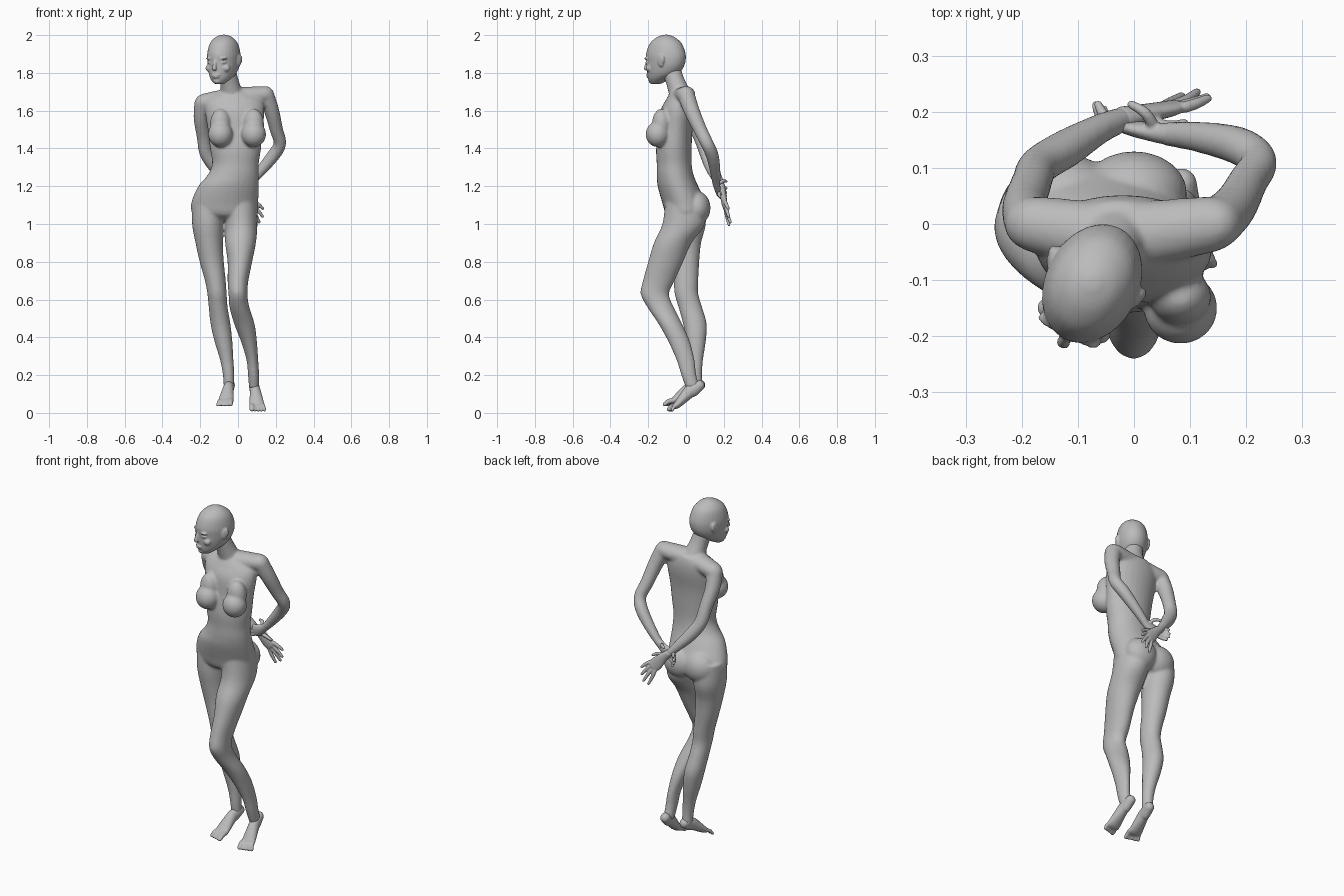
import bpy, bmesh, math
from mathutils import Vector, Matrix

skin = bpy.data.materials.new("grey_skin")
skin.diffuse_color = (0.5, 0.5, 0.5, 1)
N = 28  # points round each ring


def spline(rows, steps=4):
    """Catmull-Rom interpolation of rows of numbers."""
    out = []
    for i in range(len(rows) - 1):
        a, b, c, d = (rows[min(max(i + k, 0), len(rows) - 1)] for k in (-1, 0, 1, 2))
        for s in range(steps):
            t = s / steps
            out.append([0.5 * (2 * q + (r - p) * t + (2 * p - 5 * q + 4 * r - u) * t * t
                               + (3 * q - p - 3 * r + u) * t ** 3) for p, q, r, u in zip(a, b, c, d)])
    return out + [list(rows[-1])]


def skin_rings(bm, rings):
    rings = [[bm.verts.new(p) for p in ring] for ring in rings]
    for a, b in zip(rings, rings[1:]):
        for i in range(N):
            j = (i + 1) % N
            bm.faces.new((a[i], a[j], b[j], b[i]))
    bm.faces.new(rings[0][::-1])
    bm.faces.new(rings[-1])


def stack(bm, rows, m=Matrix()):
    """Loft of level ellipses given as z, x0, x1, y0, y1."""
    rings = []
    for z, x0, x1, y0, y1 in spline(rows):
        rings.append([m @ Vector(((x0 + x1) / 2 + (x1 - x0) / 2 * math.cos(a),
                                  (y0 + y1) / 2 + (y1 - y0) / 2 * math.sin(a), z))
                      for a in (2 * math.pi * i / N for i in range(N))])
    skin_rings(bm, rings)


def tube(bm, rows, side=(1, 0, 0)):
    """Round-ended limb through x, y, z, half width, half height."""
    rows = spline(rows)
    pts = [Vector(r[:3]) for r in rows]
    frames = []
    for i, r in enumerate(rows):
        t = (pts[min(i + 1, len(pts) - 1)] - pts[max(i - 1, 0)]).normalized()
        s = (Vector(side) - t * t.dot(Vector(side))).normalized()
        frames.append((pts[i], t, s, t.cross(s), r[3], r[4]))
    caps = (0.98, 0.8, 0.45)
    first, last = frames[0], frames[-1]
    ends = lambda f, sg, ks: [(f[0] + f[1] * sg * k * min(f[4], f[5]), f[1], f[2], f[3],
                               f[4] * math.sqrt(1 - k * k), f[5] * math.sqrt(1 - k * k)) for k in ks]
    frames = ends(first, -1, caps) + frames + ends(last, 1, caps[::-1])
    skin_rings(bm, [[p + s * w * math.cos(a) + u * h * math.sin(a)
                     for a in (2 * math.pi * i / N for i in range(N))]
                    for p, t, s, u, w, h in frames])


def ball(bm, centre, radii, m=Matrix()):
    bmesh.ops.create_uvsphere(bm, u_segments=24, v_segments=14, radius=1,
                              matrix=m @ Matrix.Translation(centre) @ Matrix.Diagonal((*radii, 1)))


def fuse(name, bm, voxel, smooth):
    """Blend the overlapping shapes into one smooth skin."""
    bmesh.ops.recalc_face_normals(bm, faces=bm.faces)
    me = bpy.data.meshes.new(name)
    bm.to_mesh(me)
    bm.free()
    me.materials.append(skin)
    ob = bpy.data.objects.new(name, me)
    bpy.context.collection.objects.link(ob)
    r = ob.modifiers.new("blend", 'REMESH')
    r.mode, r.voxel_size, r.use_smooth_shade = 'VOXEL', voxel, True
    s = ob.modifiers.new("soften", 'SMOOTH')
    s.factor, s.iterations = 0.5, smooth


# ---- body: torso, neck, legs and arms
body = bmesh.new()
stack(body, [(1.70, -.10, .05, -.08, .04), (1.66, -.17, .125, -.105, .05), (1.60, -.175, .14, -.135, .05),
             (1.50, -.16, .13, -.145, .035), (1.40, -.148, .122, -.158, .03), (1.32, -.137, .11, -.155, .03),
             (1.26, -.16, .11, -.155, .04), (1.20, -.21, .11, -.15, .065), (1.11, -.248, .107, -.125, .105),
             (1.05, -.235, .10, -.105, .105), (1.02, -.15, .03, -.06, .07)])
tube(body, [(-.06, -.075, 1.81, .05, .05), (-.045, -.055, 1.75, .05, .05), (-.03, -.025, 1.67, .062, .06)])
tube(body, [(-.18, .0, 1.645, .05, .045), (-.03, -.02, 1.67, .06, .05), (.14, -.0, 1.685, .05, .045)], (0, 1, 0))
for x, y in ((-.093, -.148), (.083, -.15)):  # breasts
    ball(body, (x, y, 1.475), (.066, .064, .068))
    ball(body, (x, y + .02, 1.53), (.055, .05, .08))
for x, y in ((-.125, .05), (.0, .055)):  # buttocks
    ball(body, (x, y, 1.085), (.095, .075, .09))
stack(body, [(1.12, -.245, -.07, -.10, .10), (1.0, -.243, -.075, -.10, .105), (.9, -.225, -.08, -.085, .08),
             (.8, -.203, -.075, -.07, .07), (.7, -.175, -.065, -.065, .065), (.63, -.162, -.06, -.06, .065),
             (.56, -.155, -.055, -.04, .085), (.47, -.145, -.04, -.015, .11), (.38, -.125, -.03, 0, .105),
             (.28, -.095, -.024, .015, .09), (.2, -.08, -.02, .02, .085), (.13, -.075, -.02, .025, .09)])
stack(body, [(1.12, -.09, .10, -.11, .10), (1.0, -.07, .103, -.125, .10), (.9, -.068, .095, -.17, .03),
             (.8, -.055, .075, -.2, -.015), (.7, -.055, .055, -.228, -.06), (.63, -.05, .05, -.24, -.09),
             (.56, -.045, .06, -.205, -.065), (.47, -.02, .088, -.145, -.02), (.38, .015, .1, -.095, .02),
             (.28, .045, .107, -.05, .045), (.2, .053, .112, -.025, .055), (.13, .058, .112, 0, .075)])
tube(body, [(-.185, .0, 1.64, .046, .046), (-.195, .03, 1.56, .04, .042), (-.182, .075, 1.46, .036, .036),
            (-.168, .105, 1.375, .036, .034), (-.12, .135, 1.30, .035, .034), (-.06, .17, 1.23, .026, .027),
            (-.015, .188, 1.18, .021, .023)])
tube(body, [(.145, .0, 1.685, .046, .046), (.178, .03, 1.60, .04, .042), (.203, .075, 1.50, .035, .036),
            (.222, .112, 1.425, .033, .034), (.185, .14, 1.36, .034, .034), (.11, .156, 1.27, .027, .027),
            (.06, .16, 1.215, .021, .022)])
fuse("body", body, .0075, 6)

# ---- head, turned toward its right shoulder
head = bmesh.new()
H = Matrix.Translation((-.075, -.107, 0)) @ Matrix.Rotation(math.radians(-26), 4, 'Z')
stack(head, [(z, -w, w, a, b) for z, w, a, b in (
    (2.002, .012, -.01, .015), (1.988, .045, -.05, .05), (1.955, .071, -.088, .088), (1.90, .083, -.109, .11),
    (1.855, .082, -.106, .108), (1.82, .076, -.105, .092), (1.79, .066, -.102, .062),
    (1.765, .05, -.097, .015), (1.742, .026, -.085, -.03))], H)
tube_rows = [(0, -.103, 1.865, .009, .009), (0, -.113, 1.84, .01, .01), (0, -.117, 1.822, .013, .010)]
tube(head, [(*(H @ Vector(r[:3])), *r[3:]) for r in tube_rows], H.to_3x3() @ Vector((1, 0, 0)))  # nose
ball(head, (0, -.098, 1.789), (.026, .013, .007), H)  # upper lip
ball(head, (0, -.096, 1.778), (.022, .014, .007), H)  # lower lip
ball(head, (0, -.083, 1.756), (.02, .016, .014), H)  # chin
for s in (-1, 1):
    ball(head, (s * .036, -.091, 1.876), (.026, .014, .007), H)  # brow
    ball(head, (s * .036, -.086, 1.855), (.019, .014, .009), H)  # eyelid
    ball(head, (s * .047, -.073, 1.825), (.024, .02, .02), H)  # cheekbone
    ball(head, (s * .083, .012, 1.865), (.010, .018, .033), H)  # ear
    ball(head, (s * .087, .022, 1.872), (.009, .012, .024), H)
fuse("head", head, .005, 3)


# ---- hands: palm tube plus finger tubes from knuckle to tip
def hand(name, palm, side, fingers):
    bm = bmesh.new()
    tube(bm, palm, side)
    for a, mid, b in fingers:
        tube(bm, [(*a, .0105, .0105), (*mid, .0098, .0098), (*b, .0075, .0075)], (.3, .5, .8))
    fuse(name, bm, .0038, 2)


hand("right_hand", [(-.02, .187, 1.187, .021, .023), (.01, .195, 1.16, .026, .018), (.05, .203, 1.115, .036, .015),
                    (.07, .208, 1.095, .034, .013)], (.65, 0, .75),
     [((.09, .208, 1.115), (.112, .215, 1.10), (.132, .224, 1.082)),
      ((.082, .21, 1.095), (.107, .217, 1.07), (.13, .226, 1.04)),
      ((.07, .211, 1.08), (.092, .22, 1.05), (.112, .235, 1.01)),
      ((.055, .21, 1.075), (.068, .218, 1.035), (.085, .228, .995)),
      ((.02, .185, 1.165), (.06, .175, 1.16), (.09, .18, 1.145))])
hand("left_hand", [(.075, .16, 1.23, .021, .022), (.045, .162, 1.205, .025, .018), (.01, .168, 1.185, .033, .015),
                   (-.01, .172, 1.178, .032, .013)], (-.4, 0, .9),
     [((-.015, .172, 1.203), (-.05, .19, 1.20), (-.064, .213, 1.19)),
      ((-.02, .172, 1.187), (-.056, .188, 1.18), (-.068, .212, 1.168)),
      ((-.02, .172, 1.17), (-.056, .188, 1.16), (-.066, .21, 1.148)),
      ((-.012, .172, 1.155), (-.045, .185, 1.142), (-.055, .205, 1.13)),
      ((.035, .175, 1.215), (.02, .198, 1.228), (-.005, .213, 1.225))])


# ---- feet on tiptoe: heel to ball, then five toes
def foot(name, heel, ball_pt, toe, inner):
    bm = bmesh.new()
    h, b, t = Vector(heel), Vector(ball_pt), Vector(toe)
    mid = h.lerp(b, .5) + Vector((0, 0, .012))
    tube(bm, [(*h, .027, .028), (*h.lerp(mid, .6), .028, .036), (*mid, .03, .033),
              (*b, .04, .02), (*b.lerp(t, .35), .038, .014)])
    for i in range(5):
        x = inner * (.032 - .0165 * i)
        r = .0135 if i == 0 else .0095
        a = b.lerp(t, .2) + Vector((x * .9, 0, 0))
        e = t + Vector((x, .005 * i, r - .010))
        tube(bm, [(*a, r, r), (*(a.lerp(e, .5) + Vector((0, 0, .006))), r, r), (*e, r, r * .8)])
    fuse(name, bm, .0042, 3)


foot("right_foot", (-.043, .075, .148), (-.062, -.055, .072), (-.073, -.113, .042), 1)
foot("left_foot", (.085, .072, .145), (.1, -.045, .045), (.106, -.092, .015), -1)
